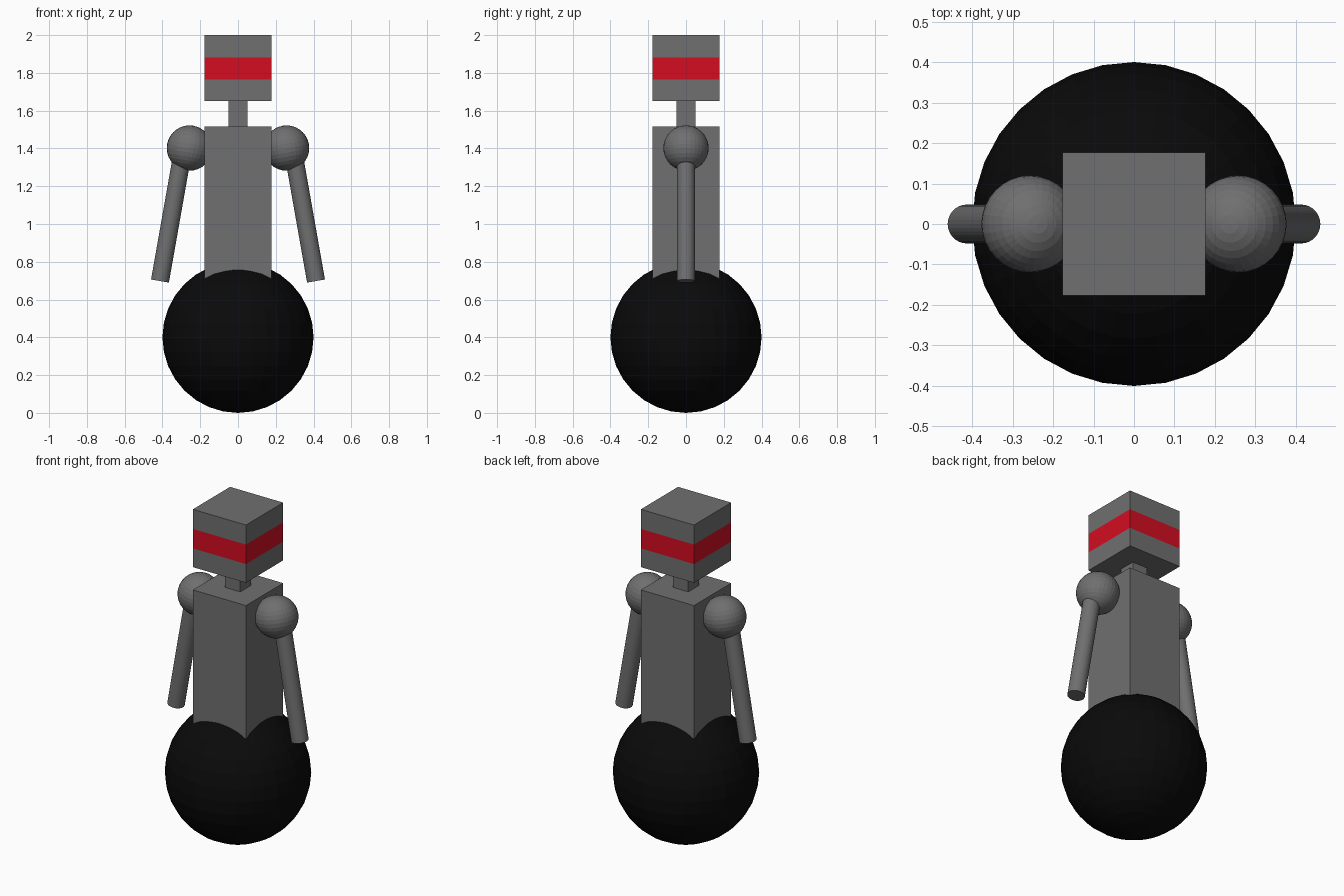
import bpy, bmesh, math
from mathutils import Matrix, Vector

if "Cube" in bpy.data.objects:
    bpy.data.objects.remove(bpy.data.objects["Cube"])


def material(name, color):
    m = bpy.data.materials.new(name)
    m.diffuse_color = (*color, 1)
    m.use_nodes = True
    m.node_tree.nodes["Principled BSDF"].inputs["Base Color"].default_value = m.diffuse_color
    return m


GREY = material("grey metal", (0.16, 0.16, 0.16))
RED = material("red visor", (0.65, 0.004, 0.015))
BLACK = material("black rubber", (0.003, 0.003, 0.003))


def finish(name, bm, *mats):
    mesh = bpy.data.meshes.new(name)
    bm.to_mesh(mesh)
    bm.free()
    for m in mats:
        mesh.materials.append(m)
    ob = bpy.data.objects.new(name, mesh)
    bpy.context.collection.objects.link(ob)
    return ob


def box(half, z0, z1):
    bm = bmesh.new()
    mat = Matrix.Translation((0, 0, (z0 + z1) / 2)) @ Matrix.Diagonal((2 * half, 2 * half, z1 - z0, 1))
    bmesh.ops.create_cube(bm, size=1, matrix=mat)
    return bm


def sphere(radius, matrix):
    bm = bmesh.new()
    bmesh.ops.create_uvsphere(bm, u_segments=32, v_segments=16, radius=radius, matrix=matrix)
    return bm


# Rolling ball base, torso and neck
finish("ball_base", sphere(0.4, Matrix.Translation((0, 0, 0.4))), BLACK)
finish("torso", box(0.177, 0.62, 1.515), GREY)
finish("neck", box(0.05, 1.50, 1.67), GREY)

# Head with a red band cut all the way around
STRIPE = (1.765, 1.882)
bm = box(0.177, 1.652, 2.0)
for z in STRIPE:
    bmesh.ops.bisect_plane(bm, geom=bm.verts[:] + bm.edges[:] + bm.faces[:],
                           plane_co=(0, 0, z), plane_no=(0, 0, 1))
for f in bm.faces:
    if abs(f.normal.z) < 0.5 and STRIPE[0] < f.calc_center_median().z < STRIPE[1]:
        f.material_index = 1
finish("head", bm, GREY, RED)

# Shoulders and splayed arms
for side, label in ((-1, "left"), (1, "right")):
    tilt = Matrix.Rotation(-side * math.radians(10), 4, 'Y')
    finish(label + "_shoulder",
           sphere(0.12, Matrix.Translation((side * 0.257, 0, 1.402)) @ tilt), GREY)
    hand = Vector((side * 0.413, 0, 0.698))
    length = 0.68
    centre = hand + tilt.to_3x3() @ Vector((0, 0, length / 2))
    bm = bmesh.new()
    bmesh.ops.create_cone(bm, cap_ends=True, segments=32, radius1=0.048, radius2=0.048,
                          depth=length, matrix=Matrix.Translation(centre) @ tilt)
    finish(label + "_arm", bm, GREY)
